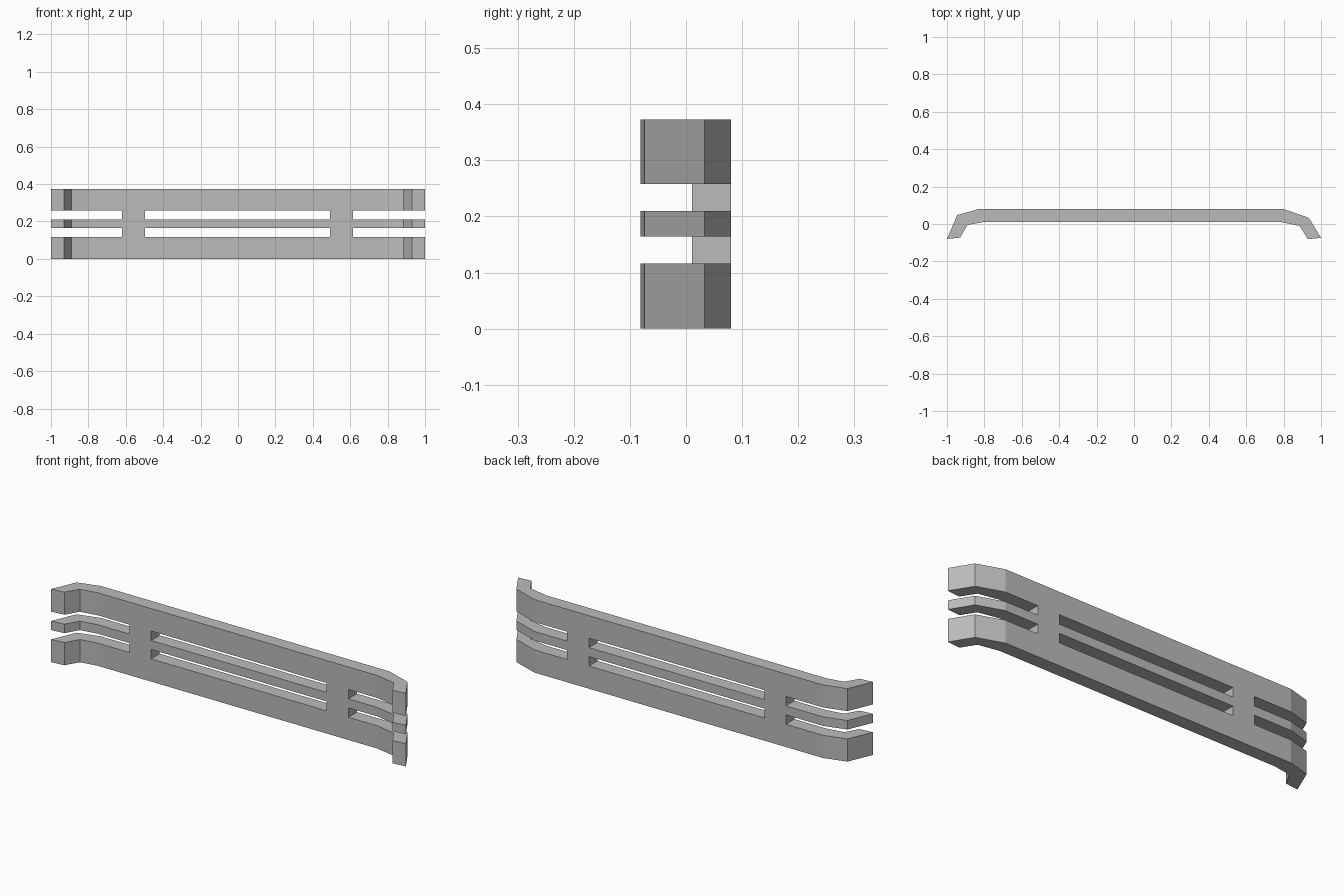
import bpy, bmesh

if "Cube" in bpy.data.objects:
    bpy.data.objects.remove(bpy.data.objects["Cube"])

grey = bpy.data.materials.new("plain grey")
grey.diffuse_color = (0.5, 0.5, 0.5, 1)
grey.use_nodes = True
grey.node_tree.nodes["Principled BSDF"].inputs["Base Color"].default_value = grey.diffuse_color


def prism(name, outline, z0, z1):
    """Extrude a counter-clockwise plan outline from z0 to z1."""
    bm = bmesh.new()
    face = bm.faces.new([bm.verts.new((x, y, z0)) for x, y in outline])
    top = bmesh.ops.extrude_face_region(bm, geom=[face])["geom"]
    for v in top:
        if isinstance(v, bmesh.types.BMVert):
            v.co.z = z1
    bmesh.ops.recalc_face_normals(bm, faces=bm.faces)
    mesh = bpy.data.meshes.new(name)
    bm.to_mesh(mesh)
    bm.free()
    obj = bpy.data.objects.new(name, mesh)
    bpy.context.collection.objects.link(obj)
    return obj


# Bent bar: front line left to right, then back line right to left
outline = [(-1, -0.08), (-0.93, -0.073), (-0.89, -0.005), (-0.80, 0.011),
           (0.78, 0.011), (0.885, -0.01), (0.93, -0.081), (1, -0.074),
           (0.935, 0.033), (0.80, 0.08), (-0.83, 0.08), (-0.945, 0.048)]
bar = prism("slotted_bumper_bar", outline, 0, 0.373)
bar.data.materials.append(grey)

# Two rows of slots: a closed centre slot and open-ended side slots
for z0, z1 in ((0.116, 0.164), (0.21, 0.258)):
    for x0, x1 in ((-1.2, -0.62), (-0.498, 0.492), (0.616, 1.2)):
        cutter = prism("slot_cutter",
                       [(x0, -0.3), (x1, -0.3), (x1, 0.3), (x0, 0.3)], z0, z1)
        cutter.hide_render = True
        mod = bar.modifiers.new("slot", 'BOOLEAN')
        mod.operation = 'DIFFERENCE'
        mod.solver = 'EXACT'
        mod.object = cutter
        bpy.context.view_layer.objects.active = bar
        bpy.ops.object.modifier_apply(modifier=mod.name)
        bpy.data.objects.remove(cutter)
